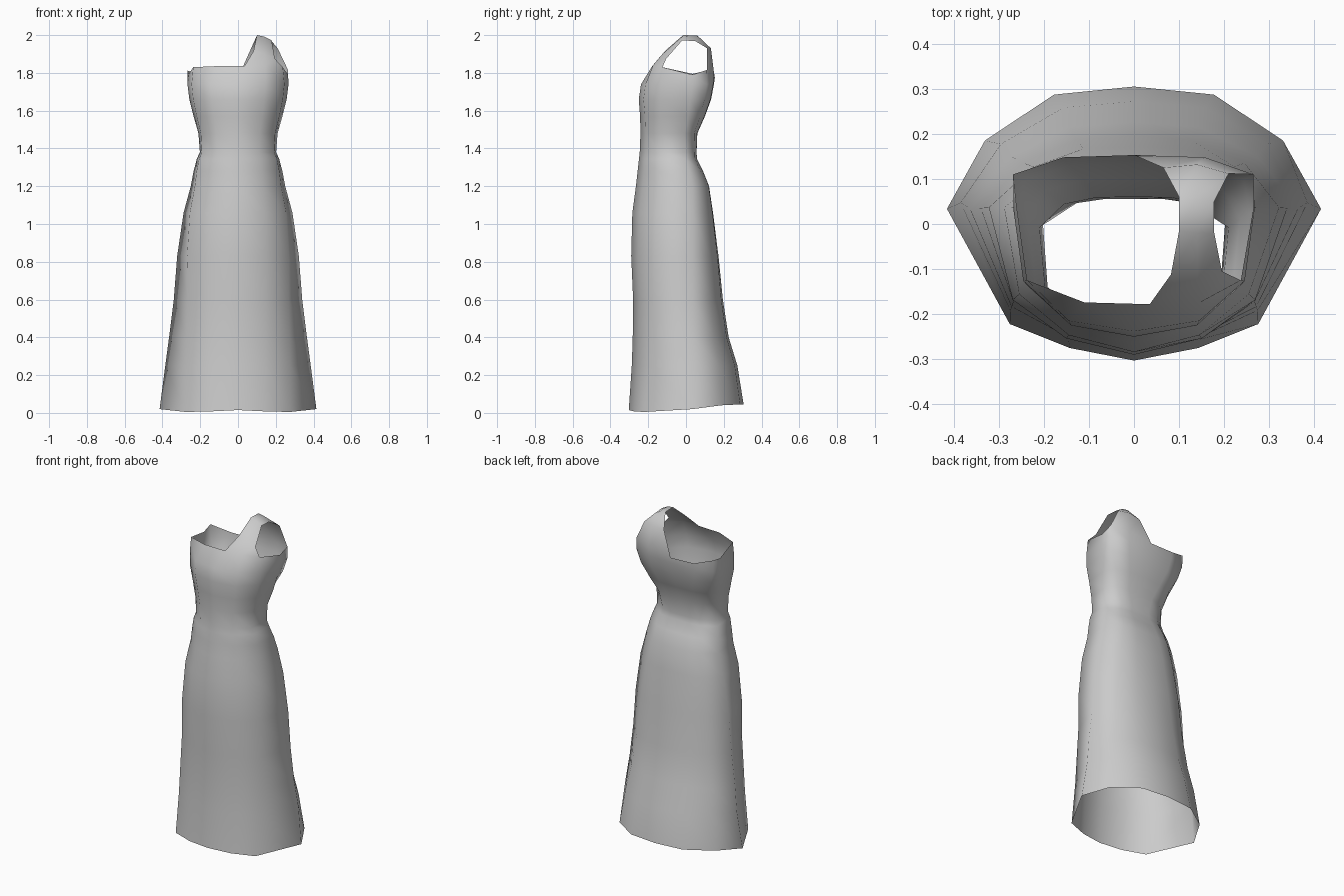
import bpy
import bmesh

# Half cross-sections, back centre to front centre: (share of half width, share of depth)
HEM = [(0, 1), (.43, .97), (.80, .80), (1, .55), (.66, .13), (.34, .045), (0, 0)]
WAIST = [(0, 1), (.3, 1), (.62, .97), (1, .81), (.95, .35), (.55, .1), (0, 0)]
BUST = [(0, 1), (.57, .99), (.97, .9), (.98, .7), (.9, .29), (.53, .06), (0, 0)]
SECTIONS = [(0, HEM), (1.37, WAIST), (1.7, BUST), (2, BUST)]

# Rings: height, half width, front y, back y
RINGS = [
    (.02, .415, -.303, .305), (.25, .385, -.287, .272), (.40, .365, -.282, .226),
    (.60, .34, -.280, .195), (.83, .322, -.290, .172), (1.06, .288, -.284, .143),
    (1.20, .25, -.265, .122), (1.28, .235, -.256, .09), (1.345, .218, -.249, .058),
    (1.38, .202, -.245, .056), (1.48, .211, -.241, .06), (1.57, .238, -.243, .10),
    (1.66, .262, -.250, .133), (1.74, .273, -.238, .148),
]
HEM_Z = [.045, .045, .04, .02, .005, .008, .015]

# Neckline, clockwise from back centre
NECK = [
    (0, .153, 1.775), (.157, .148, 1.80), (.265, .11, 1.815), (.265, .035, 1.79),
    (.237, -.125, 1.83), (.145, -.175, 1.84), (.035, -.178, 1.837), (-.11, -.174, 1.836),
    (-.237, -.125, 1.83), (-.26, .035, 1.795), (-.268, .11, 1.812), (-.157, .148, 1.778),
]

# Strap rows from front to back: inner edge, middle, outer edge
STRAP = [
    [(.082, -.112, 1.915), (.14, -.125, 1.90), (.195, -.105, 1.875)],
    [(.10, -.015, 2.0), (.14, -.02, 1.992), (.178, -.02, 1.972)],
    [(.10, .06, 1.998), (.14, .06, 1.99), (.178, .05, 1.968)],
    [(.065, .125, 1.92), (.14, .132, 1.93), (.21, .112, 1.93)],
]


def section_at(z):
    """Blend the two nearest cross-sections."""
    for (z0, a), (z1, b) in zip(SECTIONS, SECTIONS[1:]):
        if z <= z1:
            t = (z - z0) / (z1 - z0)
            return [(p[0] + (q[0] - p[0]) * t, p[1] + (q[1] - p[1]) * t)
                    for p, q in zip(a, b)]


def ring_points(i, z, w, front, back):
    half = [(u * w, front + v * (back - front), HEM_Z[j] if i == 0 else z)
            for j, (u, v) in enumerate(section_at(z))]
    return half + [(-x, y, h) for x, y, h in half[5:0:-1]]


bm = bmesh.new()

# Skirt and bodice
loops = [ring_points(i, *r) for i, r in enumerate(RINGS)] + [NECK]
rows = [[bm.verts.new(p) for p in loop] for loop in loops]
for low, high in zip(rows, rows[1:]):
    for j in range(12):
        k = (j + 1) % 12
        bm.faces.new((low[j], high[j], high[k], low[k]))

# Single shoulder strap, joined to the neckline front and back
neck = rows[-1]
strap = [[neck[6], neck[5], neck[4]]]
strap += [[bm.verts.new(p) for p in row] for row in STRAP]
strap += [[neck[0], neck[1], neck[2]]]
for a, b in zip(strap, strap[1:]):
    for j in range(2):
        bm.faces.new((a[j], a[j + 1], b[j + 1], b[j]))

for f in bm.faces:
    f.smooth = True

mesh = bpy.data.meshes.new("dress")
bm.to_mesh(mesh)
bm.free()

fabric = bpy.data.materials.new("light grey fabric")
fabric.diffuse_color = (.6, .6, .6, 1)
mesh.materials.append(fabric)
dress = bpy.data.objects.new("dress", mesh)
bpy.context.collection.objects.link(dress)
